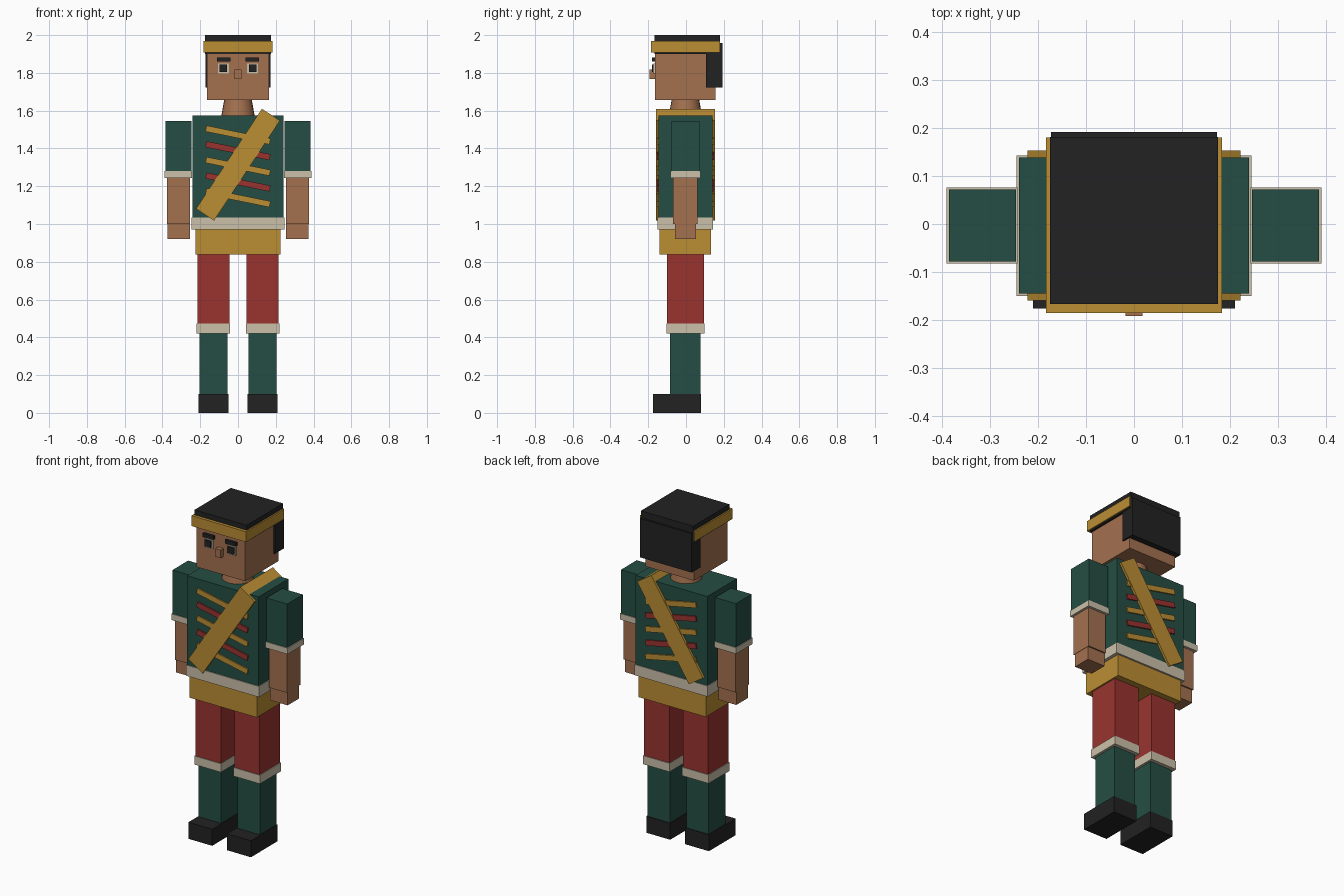
import bpy
import bmesh
from math import radians
from mathutils import Matrix, Vector

default = bpy.data.objects.get("Cube")
if default:
    bpy.data.objects.remove(default, do_unlink=True)


def material(name, rgb):
    mat = bpy.data.materials.new(name)
    mat.use_nodes = True
    color = (*rgb, 1.0)
    mat.diffuse_color = color
    mat.node_tree.nodes["Principled BSDF"].inputs["Base Color"].default_value = color
    return mat


green = material("dark green", (0.018, 0.076, 0.056))
gold = material("gold", (0.50, 0.27, 0.034))
red = material("red", (0.32, 0.034, 0.028))
cream = material("cream", (0.60, 0.53, 0.40))
skin = material("skin", (0.37, 0.165, 0.078))
black = material("black", (0.016, 0.016, 0.016))


def finish(name, bm, mat):
    mesh = bpy.data.meshes.new(name)
    bm.to_mesh(mesh)
    bm.free()
    mesh.materials.append(mat)
    obj = bpy.data.objects.new(name, mesh)
    bpy.context.collection.objects.link(obj)
    return obj


def box(name, mat, x, y, z, tilt=0):
    """Box from (min, max) ranges, tilted in degrees about the front-back axis."""
    size = Vector([b - a for a, b in (x, y, z)])
    centre = Vector([(a + b) / 2 for a, b in (x, y, z)])
    bm = bmesh.new()
    bmesh.ops.create_cube(bm, size=1, matrix=Matrix.Diagonal(size).to_4x4())
    obj = finish(name, bm, mat)
    obj.location = centre
    obj.rotation_euler.y = radians(tilt)
    return obj


def pair(name, mat, x, y, z):
    """Matching left (+x) and right (-x) boxes."""
    box("left_" + name, mat, x, y, z)
    box("right_" + name, mat, (-x[1], -x[0]), y, z)


def centred(name, mat, half, y, z):
    return box(name, mat, (-half, half), y, z)


# Legs
pair("shoe", black, (0.05, 0.21), (-0.176, 0.08), (0, 0.1))
pair("boot", green, (0.055, 0.205), (-0.084, 0.076), (0.1, 0.42))
pair("boot_cuff", cream, (0.042, 0.22), (-0.104, 0.098), (0.42, 0.472))
pair("thigh", red, (0.045, 0.215), (-0.1, 0.094), (0.472, 0.84))

# Trunk
centred("hips", gold, 0.225, (-0.141, 0.132), (0.838, 0.97))
centred("belt", cream, 0.245, (-0.15, 0.143), (0.97, 1.035))
centred("jacket", green, 0.24, (-0.145, 0.139), (1.035, 1.575))

# Jacket braids, running through to the back
for i in range(5):
    z = 1.471 - i * 0.083
    box(f"braid_{i + 1}", red if i % 2 else gold, (-0.173, 0.173),
        (-0.153, 0.147), (z - 0.016, z + 0.016), tilt=11.5)

# Diagonal sash over the left shoulder, front to back
box("sash", gold, (-0.057, 0.057), (-0.159, 0.153), (0.997, 1.631), tilt=33.4)

# Arms
pair("sleeve", green, (0.246, 0.385), (-0.078, 0.072), (1.28, 1.545))
pair("sleeve_cuff", cream, (0.243, 0.39), (-0.082, 0.076), (1.243, 1.28))
pair("forearm", skin, (0.255, 0.376), (-0.068, 0.061), (1.0, 1.243))
pair("hand", skin, (0.255, 0.374), (-0.058, 0.052), (0.92, 1.0))

# Neck
bm = bmesh.new()
bmesh.ops.create_cone(bm, cap_ends=True, segments=24, radius1=0.088,
                      radius2=0.072, depth=0.09)
neck = finish("neck", bm, skin)
neck.location = (0, -0.003, 1.618)
bpy.context.view_layer.objects.active = neck
neck.select_set(True)
bpy.ops.object.shade_smooth_by_angle(angle=radians(40))

# Head, hair and headband
centred("head", skin, 0.163, (-0.165, 0.157), (1.657, 1.96))
centred("hair_top", black, 0.175, (-0.167, 0.181), (1.9, 2.0))
centred("hair_back", black, 0.173, (0.107, 0.192), (1.722, 1.958))
centred("headband", gold, 0.183, (-0.185, 0.18), (1.907, 1.97))

# Face
pair("eye", cream, (0.048, 0.105), (-0.172, -0.16), (1.797, 1.85))
pair("pupil", black, (0.057, 0.098), (-0.18, -0.17), (1.806, 1.845))
pair("eyebrow", black, (0.039, 0.111), (-0.181, -0.16), (1.859, 1.881))
centred("nose", skin, 0.018, (-0.192, -0.16), (1.768, 1.817))
